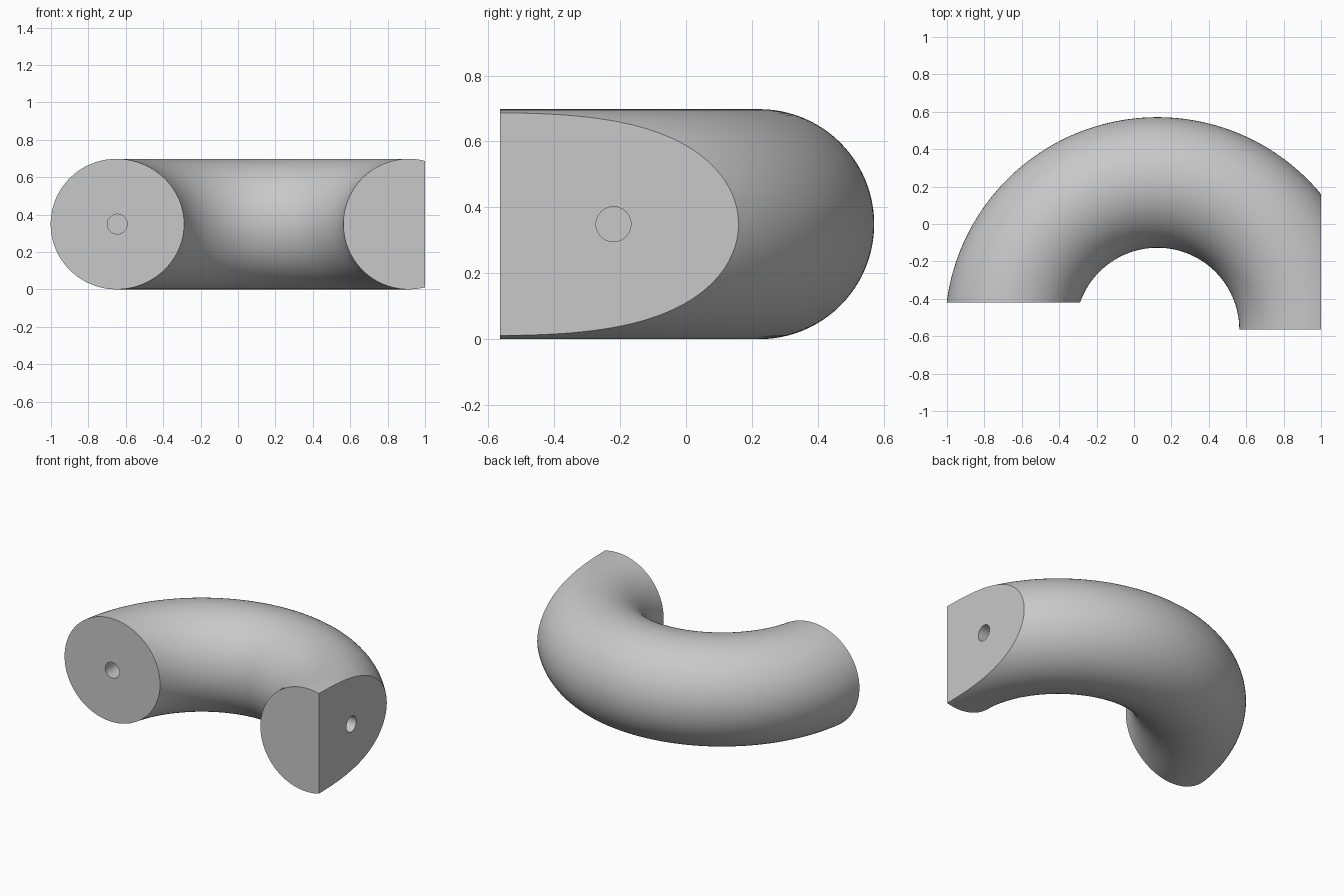
import bpy, bmesh, math
from mathutils import Matrix, Vector

if "Cube" in bpy.data.objects:
    bpy.data.objects.remove(bpy.data.objects["Cube"])

TUBE, BEND = 0.349, 0.787            # tube radius and bend radius
CENTRE = Vector((0.125, -0.565, TUBE))
PIN_RADIUS, PIN_DEPTH = 0.053, 0.25

grey = bpy.data.materials.new("light_grey")
grey.use_nodes = True
grey.diffuse_color = (0.58, 0.58, 0.58, 1)
grey.node_tree.nodes["Principled BSDF"].inputs["Base Color"].default_value = (0.58, 0.58, 0.58, 1)


def add_object(name, bm):
    bmesh.ops.recalc_face_normals(bm, faces=bm.faces)
    mesh = bpy.data.meshes.new(name)
    bm.to_mesh(mesh)
    bm.free()
    obj = bpy.data.objects.new(name, mesh)
    mesh.materials.append(grey)
    bpy.context.collection.objects.link(obj)
    return obj


def trim(bm, faces, point, normal):
    """Cut the given faces by a plane and discard what lies beyond it."""
    geom = set(faces)
    for f in faces:
        geom.update(f.edges, f.verts)
    bmesh.ops.bisect_plane(bm, geom=list(geom), plane_co=point,
                           plane_no=normal, clear_outer=True)


# Half ring: a circle swept through half a turn
bm = bmesh.new()
ring_place = Matrix.Translation(CENTRE + Vector((BEND, 0, 0))) @ Matrix.Rotation(math.pi / 2, 4, "X")
bmesh.ops.create_circle(bm, segments=96, radius=TUBE, matrix=ring_place)
bmesh.ops.spin(bm, geom=bm.verts[:] + bm.edges[:], cent=CENTRE, axis=(0, 0, 1),
               angle=math.pi, steps=128)

# Shorten one leg, cap both ends, then slice the flat side
short_leg = [f for f in bm.faces if f.calc_center_median().x < CENTRE.x]
trim(bm, short_leg, (0, -0.42, 0), (0, -1, 0))
bmesh.ops.holes_fill(bm, edges=bm.edges[:], sides=0)
trim(bm, bm.faces[:], (1, 0, 0), (1, 0, 0))
bmesh.ops.holes_fill(bm, edges=bm.edges[:], sides=0)
arch = add_object("curved_tube", bm)

# Blind pin holes in the short leg end and the flat side
for name, place, axis in (("end_hole", (-0.645, -0.42, TUBE), "X"),
                          ("side_hole", (1, -0.22, TUBE), "Y")):
    bm = bmesh.new()
    bmesh.ops.create_cone(bm, cap_ends=True, segments=48, radius1=PIN_RADIUS,
                          radius2=PIN_RADIUS, depth=2 * PIN_DEPTH,
                          matrix=Matrix.Translation(place) @ Matrix.Rotation(math.pi / 2, 4, axis))
    cutter = add_object(name, bm)
    cutter.hide_render = True
    mod = arch.modifiers.new(name, "BOOLEAN")
    mod.operation, mod.solver, mod.object = "DIFFERENCE", "EXACT", cutter
    bpy.context.view_layer.objects.active = arch
    bpy.ops.object.modifier_apply(modifier=name)
    bpy.data.objects.remove(cutter)

# Smooth tube with crisp cut edges
bpy.ops.object.select_all(action="DESELECT")
arch.select_set(True)
bpy.context.view_layer.objects.active = arch
bpy.ops.object.shade_smooth_by_angle(angle=math.radians(25))
